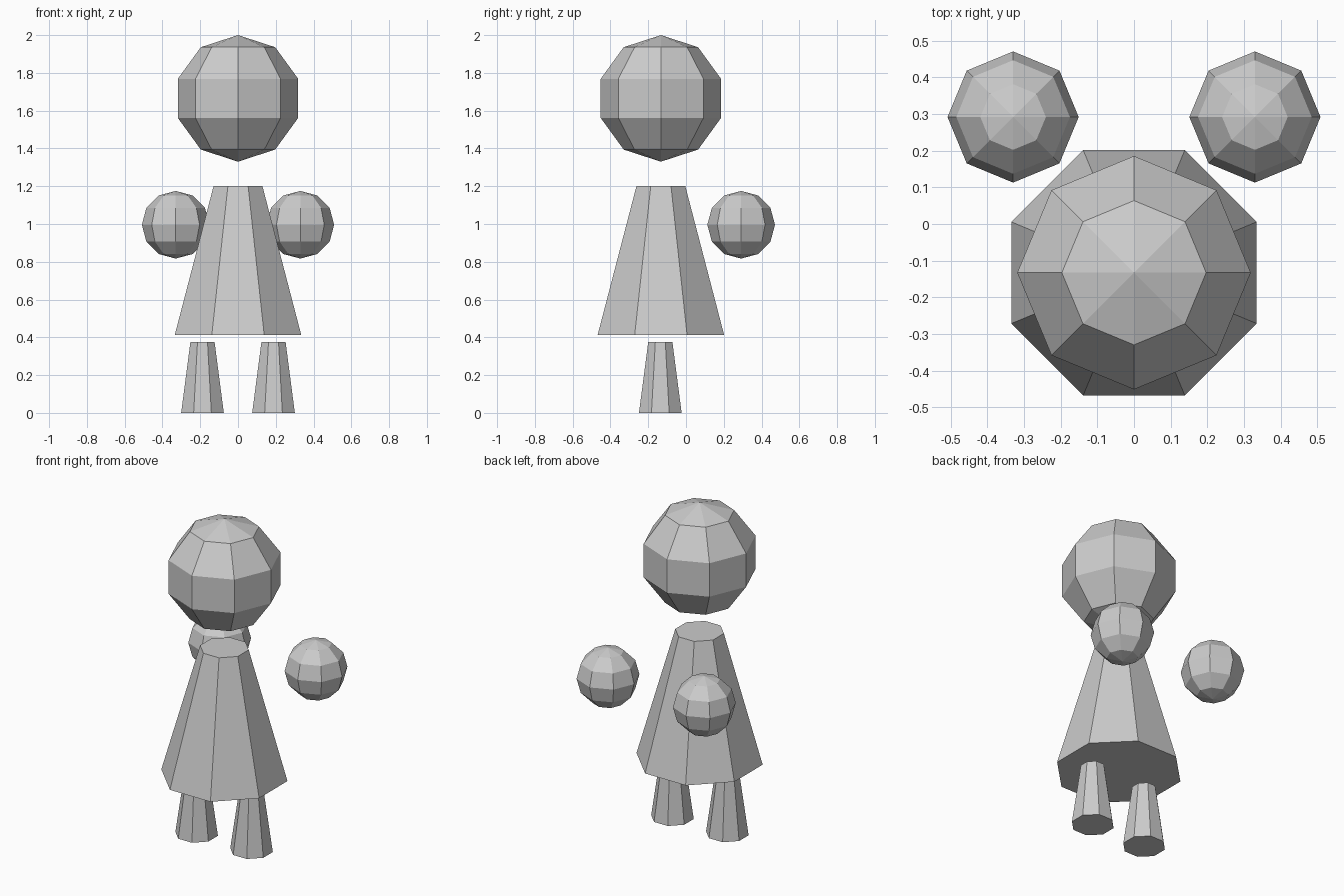
import bpy
from math import cos, radians

if "Cube" in bpy.data.objects:
    bpy.data.objects.remove(bpy.data.objects["Cube"])

BODY_Y = -0.133


def ball(name, loc, radius, rings):
    bpy.ops.mesh.primitive_uv_sphere_add(
        segments=8, ring_count=rings, radius=radius, location=loc)
    bpy.context.object.name = name


def tapered_post(name, x, y, z0, z1, half_bottom, half_top):
    # Octagonal frustum with flat sides facing the axes; half widths are to the flats
    c = cos(radians(22.5))
    bpy.ops.mesh.primitive_cone_add(
        vertices=8, radius1=half_bottom / c, radius2=half_top / c,
        depth=z1 - z0, location=(x, y, (z0 + z1) / 2))
    ob = bpy.context.object
    ob.name = name
    ob.rotation_euler.z = radians(22.5)


# Head and robe-shaped body
ball("head", (0, BODY_Y, 1.665), 0.335, 5)
tapered_post("body", 0, BODY_Y, 0.412, 1.202, 0.335, 0.129)

# Paired floating hands and legs
for side, s in (("left", -1), ("right", 1)):
    ball(side + "_hand", (s * 0.33, 0.292, 0.996), 0.179, 6)
    tapered_post(side + "_leg", s * 0.188, -0.136, 0, 0.375, 0.113, 0.064)
